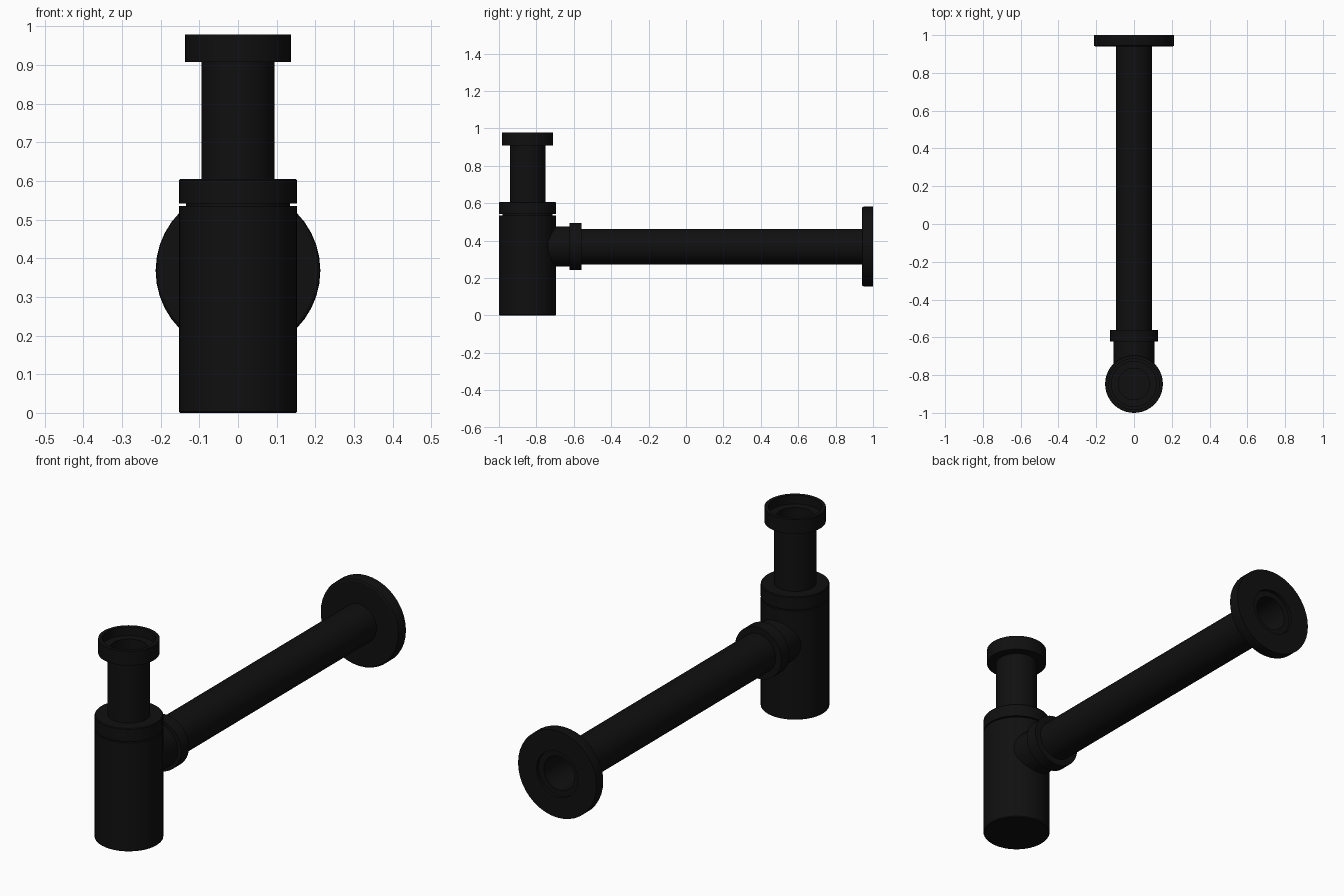
import bpy, bmesh, math

if "Cube" in bpy.data.objects:
    bpy.data.objects.remove(bpy.data.objects["Cube"])

SIDES = 40
TRAP_Y = -0.847   # vertical axis of the trap body
PIPE_Z = 0.368    # horizontal axis of the wall pipe

black = bpy.data.materials.new("matte_black")
black.diffuse_color = (0.005, 0.005, 0.005, 1)
black.use_nodes = True
black.node_tree.nodes["Principled BSDF"].inputs["Base Color"].default_value = black.diffuse_color


def lathe(name, profile, axis="Z", closed=True):
    """Spin (radius, position) points about the body axis (Z) or pipe axis (Y)."""
    bm = bmesh.new()
    rings = []
    for r, t in profile:
        ring = []
        for i in range(1 if r == 0 else SIDES):
            a = 2 * math.pi * i / SIDES
            c, s = r * math.cos(a), r * math.sin(a)
            co = (c, TRAP_Y + s, t) if axis == "Z" else (c, t, PIPE_Z + s)
            ring.append(bm.verts.new(co))
        rings.append(ring)
    pairs = list(zip(rings, rings[1:]))
    if closed:
        pairs.append((rings[-1], rings[0]))
    for a, b in pairs:
        for i in range(SIDES):
            j = (i + 1) % SIDES
            quad = [a[i % len(a)], a[j % len(a)], b[j % len(b)], b[i % len(b)]]
            bm.faces.new(list(dict.fromkeys(quad)))
    bmesh.ops.recalc_face_normals(bm, faces=bm.faces)
    me = bpy.data.meshes.new(name)
    bm.to_mesh(me)
    bm.free()
    me.materials.append(black)
    ob = bpy.data.objects.new(name, me)
    bpy.context.collection.objects.link(ob)
    bpy.ops.object.select_all(action="DESELECT")
    ob.select_set(True)
    bpy.context.view_layer.objects.active = ob
    bpy.ops.object.shade_smooth_by_angle(angle=math.radians(30))
    return ob


def tube(name, inner, outer, start, end, axis):
    return lathe(name, [(inner, start), (outer, start), (outer, end), (inner, end)], axis)


# Hollow bottle with a thin groove under its collar
lathe("trap_body", [
    (0, 0), (0.149, 0), (0.153, 0.004), (0.153, 0.535), (0.134, 0.535),
    (0.134, 0.541), (0.153, 0.541), (0.153, 0.601), (0.150, 0.605),
    (0.093, 0.605), (0.093, 0.57), (0.125, 0.53), (0.125, 0.02), (0, 0.02)],
    closed=False)

# Inlet pipe and the open nut at its top
tube("inlet_pipe", 0.083, 0.095, 0.15, 0.93, "Z")
lathe("inlet_nut", [
    (0.094, 0.907), (0.137, 0.907), (0.137, 0.978), (0.120, 0.978),
    (0.120, 0.935), (0.083, 0.935), (0.083, 0.93), (0.094, 0.93)])

# Outlet stub and its nut
tube("outlet_stub", 0.094, 0.108, -0.74, -0.60, "Y")
tube("outlet_nut", 0.094, 0.126, -0.622, -0.56, "Y")

# Long pipe to the wall
tube("wall_pipe", 0.083, 0.095, -0.72, 0.985, "Y")

# Wall flange with a softened front edge and a small recess behind
lathe("wall_flange", [
    (0.094, 0.940), (0.205, 0.940), (0.211, 0.944), (0.213, 0.950),
    (0.213, 1.0), (0.112, 1.0), (0.112, 0.985), (0.094, 0.985)], "Y")
